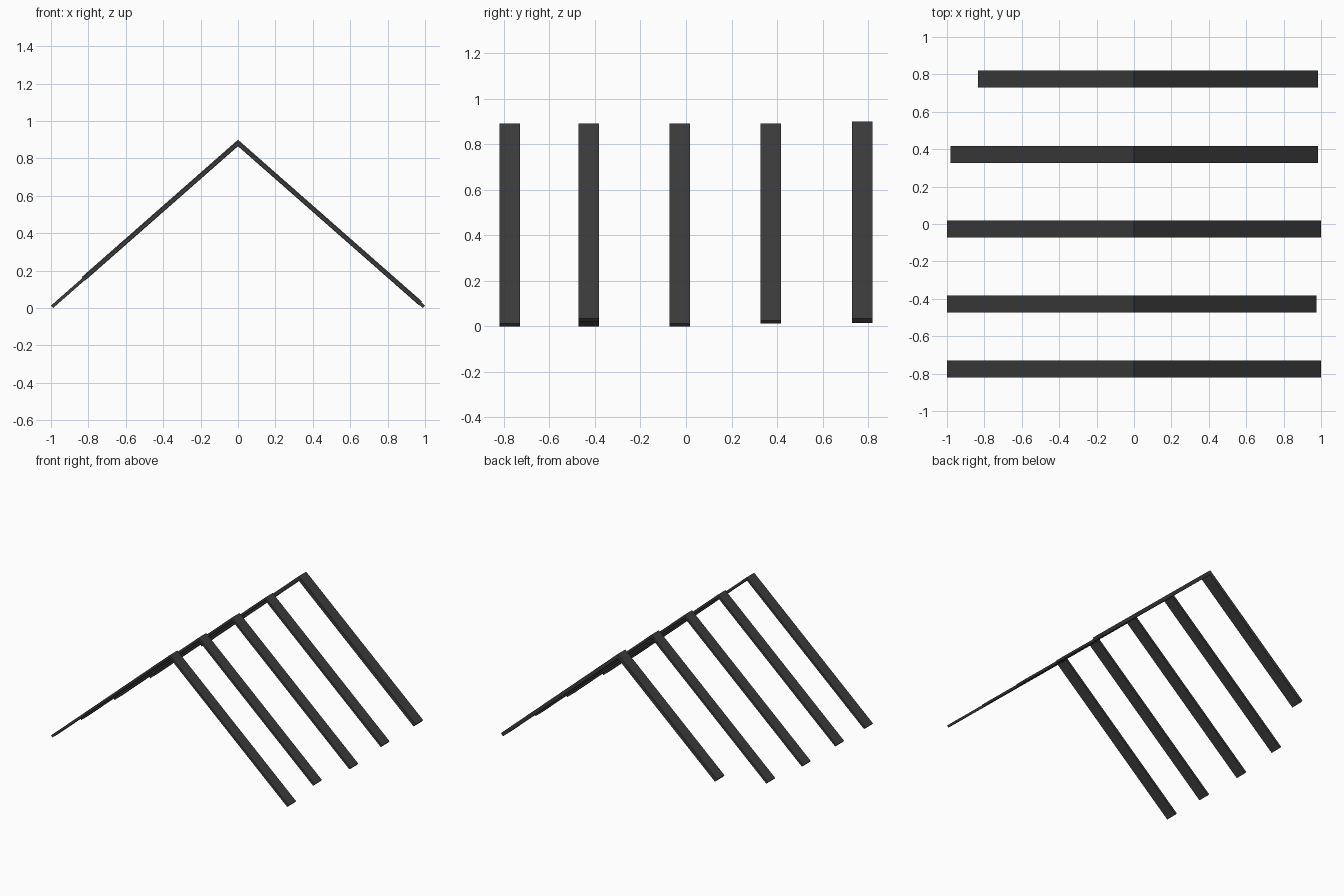
import bpy, bmesh, math

if "Cube" in bpy.data.objects:
    bpy.data.objects.remove(bpy.data.objects["Cube"])

SLOPE = 0.879
ANGLE = math.atan(SLOPE)
WIDTH = 0.09

dark = bpy.data.materials.new("dark_grey")
dark.diffuse_color = (0.045, 0.045, 0.045, 1)
dark.use_nodes = True
dark.node_tree.nodes["Principled BSDF"].inputs["Base Color"].default_value = dark.diffuse_color


def rafter(name, side, y, reach, ridge, thick):
    """Sloping plank: mitred at the ridge, cut square at the eave."""
    z_end = ridge - SLOPE * reach
    profile = [
        (0, ridge),
        (reach, z_end),
        (reach - thick * math.sin(ANGLE), z_end - thick * math.cos(ANGLE)),
        (0, ridge - thick / math.cos(ANGLE)),
    ]
    bm = bmesh.new()
    face = bm.faces.new([bm.verts.new((side * x, y - WIDTH / 2, z)) for x, z in profile])
    ext = bmesh.ops.extrude_face_region(bm, geom=[face])
    verts = [v for v in ext["geom"] if isinstance(v, bmesh.types.BMVert)]
    bmesh.ops.translate(bm, verts=verts, vec=(0, WIDTH, 0))
    bmesh.ops.recalc_face_normals(bm, faces=bm.faces[:])
    mesh = bpy.data.meshes.new(name)
    bm.to_mesh(mesh)
    bm.free()
    mesh.materials.append(dark)
    bpy.context.collection.objects.link(bpy.data.objects.new(name, mesh))


# Rafter pairs front to back: y, left reach, right reach, ridge height, thickness
pairs = [
    (-0.775, 1.0, 1.0, 0.892, 0.0173),
    (-0.428, 1.0, 0.975, 0.892, 0.0173),
    (-0.027, 1.0, 1.0, 0.892, 0.0173),
    (0.372, 0.98, 0.985, 0.892, 0.0173),
    (0.775, 0.835, 0.985, 0.900, 0.026),
]
for i, (y, left, right, ridge, thick) in enumerate(pairs, 1):
    rafter(f"left_rafter_{i}", -1, y, left, ridge, thick)
    rafter(f"right_rafter_{i}", 1, y, right, ridge, thick)
